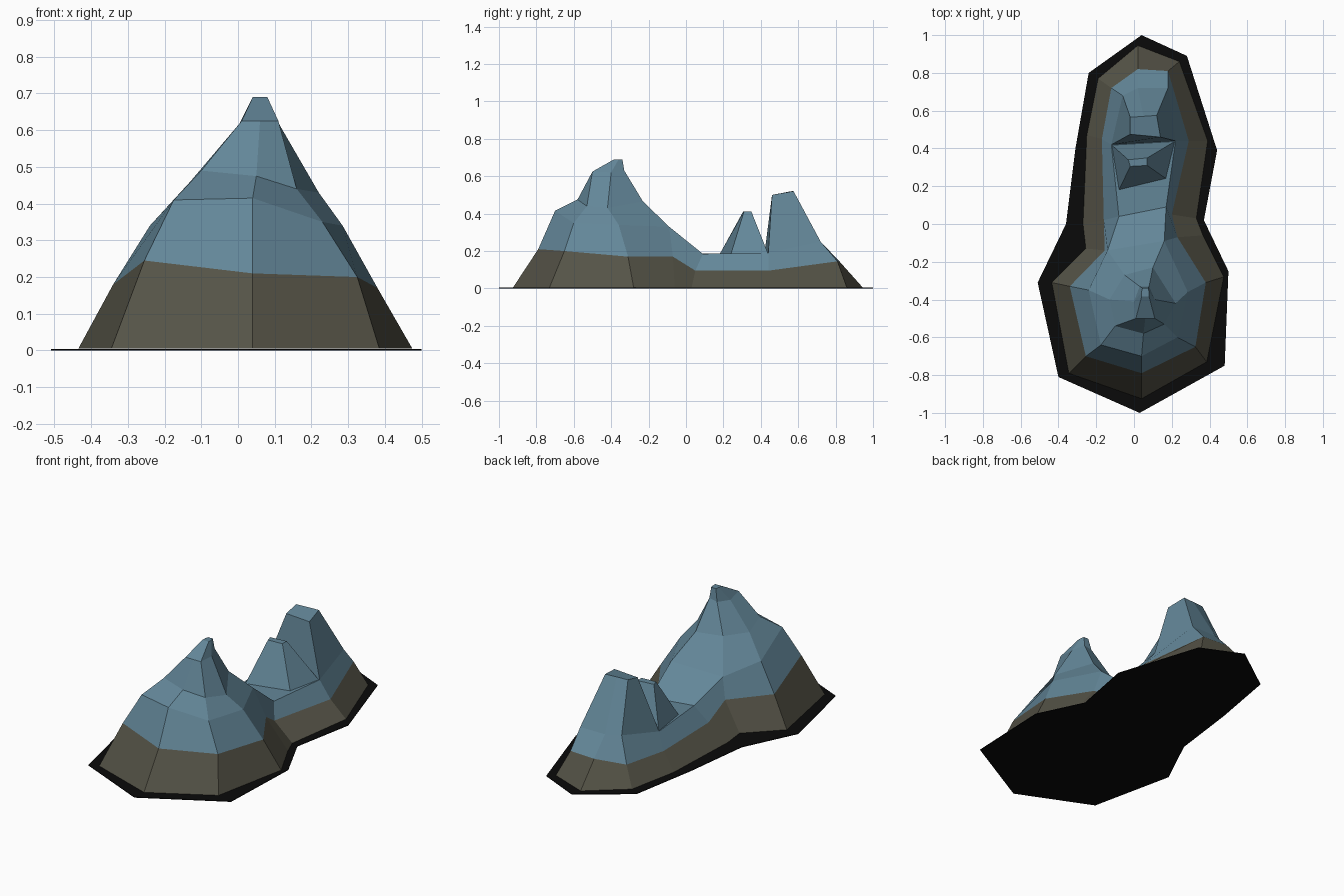
import bpy


def material(name, rgb):
    m = bpy.data.materials.new(name)
    m.diffuse_color = (*rgb, 1)
    return m


SLATE = material("slate blue rock", (0.125, 0.24, 0.315))
BROWN = material("brown wet rock", (0.09, 0.086, 0.062))
BLACK = material("black shadow base", (0.003, 0.003, 0.003))


def loft(name, rings, mat, top=True, bottom=False, extra=()):
    """Join equal-length counterclockwise rings with flat faces."""
    n = len(rings[0])
    verts = [p for ring in rings for p in ring]
    faces = []
    for k in range(len(rings) - 1):
        for i in range(n):
            j = (i + 1) % n
            faces.append((k*n + i, k*n + j, (k+1)*n + j, (k+1)*n + i))
    last = (len(rings) - 1) * n
    if top:
        faces.append(tuple(range(last, last + n)))
    if bottom:
        faces.append(tuple(reversed(range(n))))
    faces += [tuple(last + i for i in f) for f in extra]
    mesh = bpy.data.meshes.new(name)
    mesh.from_pydata(verts, [], faces)
    mesh.materials.append(mat)
    mesh.update()
    ob = bpy.data.objects.new(name, mesh)
    bpy.context.collection.objects.link(ob)
    return ob


def level(points, z):
    return [(x, y, z) for x, y in points]


# Flat black plate under the island
plate = [(.03, -1), (.48, -.75), (.50, -.25), (.37, .02), (.44, .39), (.28, .89),
         (.04, 1), (-.24, .80), (-.31, .40), (-.36, 0), (-.51, -.31), (-.40, -.81)]
loft("base_plate", [level(plate, 0), level(plate, .004)], BLACK, bottom=True)

# Brown lower cliff: waterline outline up to the colour change
foot = [(.04, -.925), (.385, -.73), (.475, -.28), (.365, -.06), (.33, .03),
        (.39, .44), (.24, .86), (.02, .945), (-.19, .77), (-.25, .47),
        (-.27, 0), (-.255, -.13), (-.435, -.31), (-.345, -.79)]
rim = [(.04, -.79, .21), (.325, -.65, .20), (.38, -.31, .17), (.23, -.07, .17),
       (.20, .05, .095), (.29, .44, .095), (.18, .81, .145), (.02, .82, .145),
       (-.12, .72, .11), (-.17, .45, .10), (-.16, .02, .10), (-.155, -.14, .17),
       (-.34, -.33, .18), (-.255, -.70, .245)]
loft("lower_cliff", [level(foot, .005), rim], BROWN, top=False)

# Blue rock body with ramp, saddle and rear shelf on top
shoulder = [(.04, -.70, .415), (.23, -.60, .35), (.285, -.36, .34), (.16, -.09, .33),
            (.17, .09, .185), (.22, .44, .19), (.18, .72, .25), (.02, .72, .25),
            (-.06, .68, .25), (-.12, .42, .19), (-.08, .04, .185), (-.14, -.14, .30),
            (-.24, -.35, .34), (-.175, -.64, .41)]
loft("rock_body", [rim, shoulder], SLATE, top=False,
     extra=[(3, 4, 10, 11), (4, 5, 9, 10), (5, 6, 7, 8, 9)])

# Main front peak rising from the shoulder
ring_a = shoulder[11:] + shoulder[:4]
ring_b = [(-.05, -.27, .465), (-.13, -.40, .46), (-.10, -.54, .49), (.05, -.58, .475),
          (.16, -.53, .44), (.22, -.42, .43), (.10, -.23, .465)]
ring_c = [(.03, -.33, .62), (0, -.41, .61), (.01, -.50, .625), (.06, -.50, .625),
          (.11, -.50, .625), (.11, -.40, .62), (.08, -.33, .63)]
ring_d = level([(.045, -.34), (.04, -.36), (.04, -.385), (.06, -.385),
                (.08, -.385), (.08, -.36), (.075, -.34)], .69)
loft("main_peak", [ring_a, ring_b, ring_c, ring_d], SLATE)

# Small middle peak on the saddle
loft("middle_peak", [
    level([(-.08, .18), (.17, .24), (.22, .44), (-.12, .42)], .183),
    level([(-.02, .305), (.07, .31), (.07, .35), (-.03, .34)], .41)], SLATE)

# Rear peak
loft("rear_peak", [
    [shoulder[9], shoulder[5], shoulder[6], shoulder[7], shoulder[8]],
    [(-.02, .475, .50), (.14, .46, .50), (.12, .575, .52), (.05, .57, .52),
     (-.02, .565, .52)]], SLATE)
